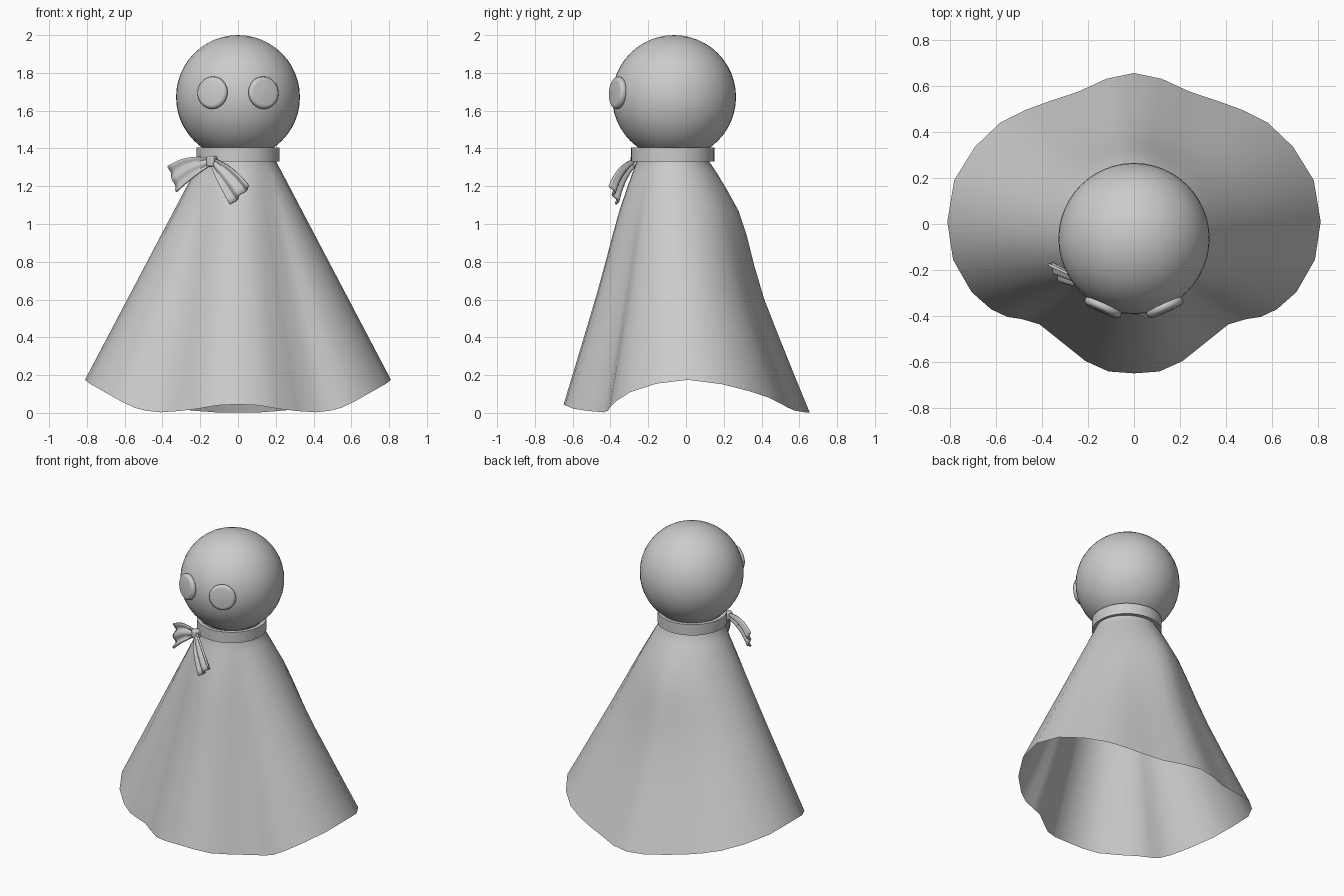
import bpy, bmesh, math
from mathutils import Vector

if "Cube" in bpy.data.objects:
    bpy.data.objects.remove(bpy.data.objects["Cube"])


def make_object(name, verts, faces, angle=50):
    mesh = bpy.data.meshes.new(name)
    mesh.from_pydata([tuple(v) for v in verts], [], faces)
    bm = bmesh.new()
    bm.from_mesh(mesh)
    bmesh.ops.recalc_face_normals(bm, faces=bm.faces)
    bm.to_mesh(mesh)
    bm.free()
    obj = bpy.data.objects.new(name, mesh)
    bpy.context.collection.objects.link(obj)
    smooth(obj, angle)
    return obj


def smooth(obj, angle):
    bpy.ops.object.select_all(action='DESELECT')
    obj.select_set(True)
    bpy.context.view_layer.objects.active = obj
    bpy.ops.object.shade_smooth_by_angle(angle=math.radians(angle))


def grid_faces(rows, cols, wrap=False, wrap_rows=False):
    faces = []
    for r in range(rows if wrap_rows else rows - 1):
        r2 = (r + 1) % rows
        for c in range(cols if wrap else cols - 1):
            d = (c + 1) % cols
            faces.append((r * cols + c, r * cols + d, r2 * cols + d, r2 * cols + c))
    return faces


NECK_Y = -0.07

# Head
bpy.ops.mesh.primitive_uv_sphere_add(segments=48, ring_count=24, radius=0.328,
                                     location=(0, -0.063, 1.672))
head = bpy.context.object
head.name = "head"
smooth(head, 60)

# Eyes: flat rounded discs lying on the head
for side, label in ((-1, "left"), (1, "right")):
    n = Vector((side * 0.41, -0.91, 0.07)).normalized()
    rot = n.to_track_quat('Z', 'Y')
    centre = Vector((0, -0.063, 1.672)) + n * 0.327
    profile = [(0.001, -0.02), (0.07, -0.02), (0.081, -0.014), (0.086, 0),
               (0.083, 0.012), (0.074, 0.019), (0.064, 0.021), (0.001, 0.023)]
    seg = 32
    verts = [centre + rot @ Vector((r * math.cos(math.tau * i / seg),
                                    r * math.sin(math.tau * i / seg), h))
             for r, h in profile for i in range(seg)]
    make_object(label + "_eye", verts, grid_faces(len(profile), seg, True), 60)

# Collar band
band = [(0.195, 1.33), (0.22, 1.33), (0.22, 1.405), (0.195, 1.405)]
verts = [(r * math.cos(math.tau * i / 48), NECK_Y + r * math.sin(math.tau * i / 48), z)
         for r, z in band for i in range(48)]
make_object("collar", verts, grid_faces(4, 48, True, True), 40)

# Cloak: lofted from the round neck to a wavy hem (half hem, mirrored)
half_hem = [(0, -0.648, 0.045), (0.11, -0.64, 0.04), (0.21, -0.595, 0.022),
            (0.31, -0.515, 0.01), (0.41, -0.435, 0.003), (0.49, -0.412, 0.012),
            (0.55, -0.403, 0.028), (0.62, -0.37, 0.062), (0.705, -0.295, 0.11),
            (0.785, -0.155, 0.155), (0.81, 0.01, 0.175), (0.78, 0.19, 0.152),
            (0.69, 0.335, 0.115), (0.58, 0.44, 0.08), (0.47, 0.495, 0.053),
            (0.36, 0.535, 0.03), (0.24, 0.575, 0.012), (0.12, 0.63, 0.003),
            (0, 0.655, 0.002)]
hem = half_hem + [(-x, y, z) for x, y, z in half_hem[-2:0:-1]]
levels = [(-0.05, 0), (0, 0), (0.05, 0.018), (0.12, 0.036), (0.2, 0.052), (0.3, 0.042),
          (0.42, 0.018), (0.55, 0), (0.7, -0.002), (0.85, -0.002), (1, 0)]
verts = []
for t, bulge in levels:
    for hx, hy, hz in hem:
        a = math.atan2(hy, hx)
        s, u = math.sin(a), max(t, 0)
        top = Vector((0.2 * math.cos(a), NECK_Y + 0.19 * s, 1.335))
        p = top.lerp(Vector((hx, hy, hz)), u)
        p.y += bulge * (s if s > 0 else 0.25 * s)
        if t < 0:
            p.z = 1.395
        verts.append(p)
make_object("cloak", verts, grid_faces(len(levels), len(hem), True), 80)

# Bow tails: pleated fans spreading from the knot
def bow_tail(name, start_a, start_b, end_a, end_b, bend):
    a0, b0, a1, b1 = map(Vector, (start_a, start_b, end_a, end_b))
    out = (b1 - a1).cross(a0 - a1).normalized()
    if out.y > 0:
        out.negate()
    rows, cols = 9, 17
    verts = []
    for r in range(rows):
        t = r / (rows - 1)
        for c in range(cols):
            w = c / (cols - 1)
            p = a0.lerp(b0, w).lerp(a1.lerp(b1, w), t)
            pleat = 0.012 * math.cos(w * math.tau * 2) * (0.3 + 0.7 * t)
            verts.append(p + out * (pleat + bend * math.sin(math.pi * t))
                         + (a1 - b1).normalized() * 0.02 * math.sin(math.pi * t) * (1 - w))
    obj = make_object(name, verts, grid_faces(rows, cols), 60)
    mod = obj.modifiers.new("thickness", 'SOLIDIFY')
    mod.thickness = 0.012
    mod.offset = 0


bow_tail("bow_tail_left", (-0.145, -0.262, 1.352), (-0.145, -0.268, 1.31),
         (-0.367, -0.165, 1.303), (-0.322, -0.235, 1.168), 0.012)
bow_tail("bow_tail_right", (-0.13, -0.268, 1.35), (-0.145, -0.272, 1.31),
         (0.062, -0.395, 1.2), (-0.038, -0.36, 1.102), 0.012)

# Bow knot
bpy.ops.mesh.primitive_cube_add(size=1, location=(-0.138, -0.265, 1.332),
                                rotation=(0, 0, -0.6))
knot = bpy.context.object
knot.name = "bow_knot"
knot.scale = (0.046, 0.05, 0.058)
bpy.ops.object.transform_apply(location=False, rotation=False, scale=True)
bev = knot.modifiers.new("rounding", 'BEVEL')
bev.width = 0.012
bev.segments = 3
smooth(knot, 60)
